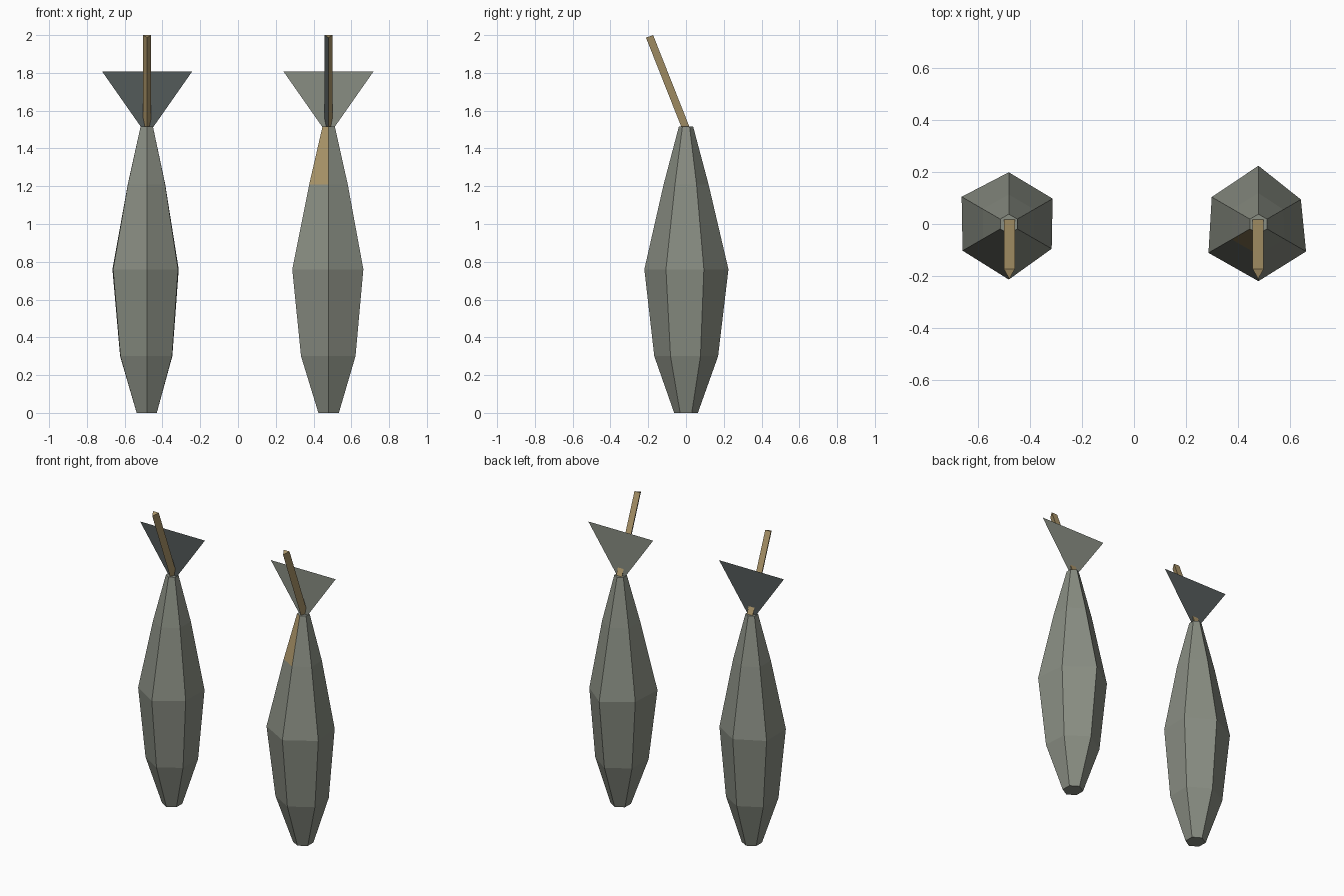
import bpy, math
from mathutils import Vector

cube = bpy.data.objects.get("Cube")
if cube:
    bpy.data.objects.remove(cube, do_unlink=True)


def material(name, rgb):
    m = bpy.data.materials.new(name)
    m.use_nodes = True
    m.diffuse_color = (*rgb, 1)
    m.node_tree.nodes["Principled BSDF"].inputs["Base Color"].default_value = (*rgb, 1)
    return m


grey = material("grey_cloth", (0.25, 0.268, 0.225))
dark = material("dark_slate", (0.088, 0.103, 0.102))
tan = material("tan_wood", (0.42, 0.31, 0.146))


def build(name, verts, faces, mats, x):
    mesh = bpy.data.meshes.new(name)
    mesh.from_pydata(verts, [], faces)
    for m in mats:
        mesh.materials.append(m)
    obj = bpy.data.objects.new(name, mesh)
    obj.location.x = x
    bpy.context.collection.objects.link(obj)
    return mesh


# Ring heights, radii and how strongly each ring follows the lumpy outline
RINGS = [(0, 0.062, 0.2), (0.3, 0.163, 0.6), (0.76, 0.21, 1), (1.21, 0.116, 0.4), (1.515, 0.038, 0)]


def sack(name, x, lumps):
    verts, faces = [], []
    for z, r, follow in RINGS:
        for k, lump in enumerate(lumps):
            a = math.radians(30 + 60 * k)
            rr = r * (1 + (lump - 1) * follow)
            verts.append((rr * math.cos(a), rr * math.sin(a), z))
    for i in range(len(RINGS) - 1):
        for k in range(6):
            n = (k + 1) % 6
            faces.append((i * 6 + k, i * 6 + n, i * 6 + 6 + n, i * 6 + 6 + k))
    last = len(verts) - 6
    faces += [tuple(range(5, -1, -1)), tuple(range(last, last + 6))]
    return build(name, verts, faces, [grey, tan], x)


def fan(name, x, mat):
    verts = [(-0.03, 0, 1.51), (0.03, 0, 1.51), (0.238, 0, 1.807), (-0.238, 0, 1.807)]
    build(name, verts, [(0, 1, 2, 3)], [mat], x)


def stick(name, x):
    # Three-sided rod leaning forward, with its sharp edge facing the front
    base = [Vector((-0.021, 0.018, 1.515)), Vector((0, -0.02, 1.502)), Vector((0.021, 0.018, 1.515))]
    lean = Vector((0, -0.192, 0.485))
    verts = base + [v + lean for v in base]
    faces = [(0, 1, 4, 3), (1, 2, 5, 4), (2, 0, 3, 5), (2, 1, 0), (3, 4, 5)]
    return build(name, verts, faces, [tan, dark], x)


sack("right_sack", -0.483, (0.93, 0.95, 1, 0.98, 1.02, 0.91))
left_sack = sack("left_sack", 0.48, (0.9, 1.07, 0.99, 1.06, 1.05, 1.01))
fan("right_tied_end", -0.481, dark)
fan("left_tied_end", 0.479, grey)
stick("right_stick", -0.481)
left_stick = stick("left_stick", 0.479)

# Tan patch on the upper front of one sack
for f in left_sack.polygons:
    if f.center.z > 1.25 and f.normal.x < -0.3 and f.normal.y < -0.5:
        f.material_index = 1

# Dark side of one stick
for f in left_stick.polygons:
    if f.normal.x < -0.5:
        f.material_index = 1
